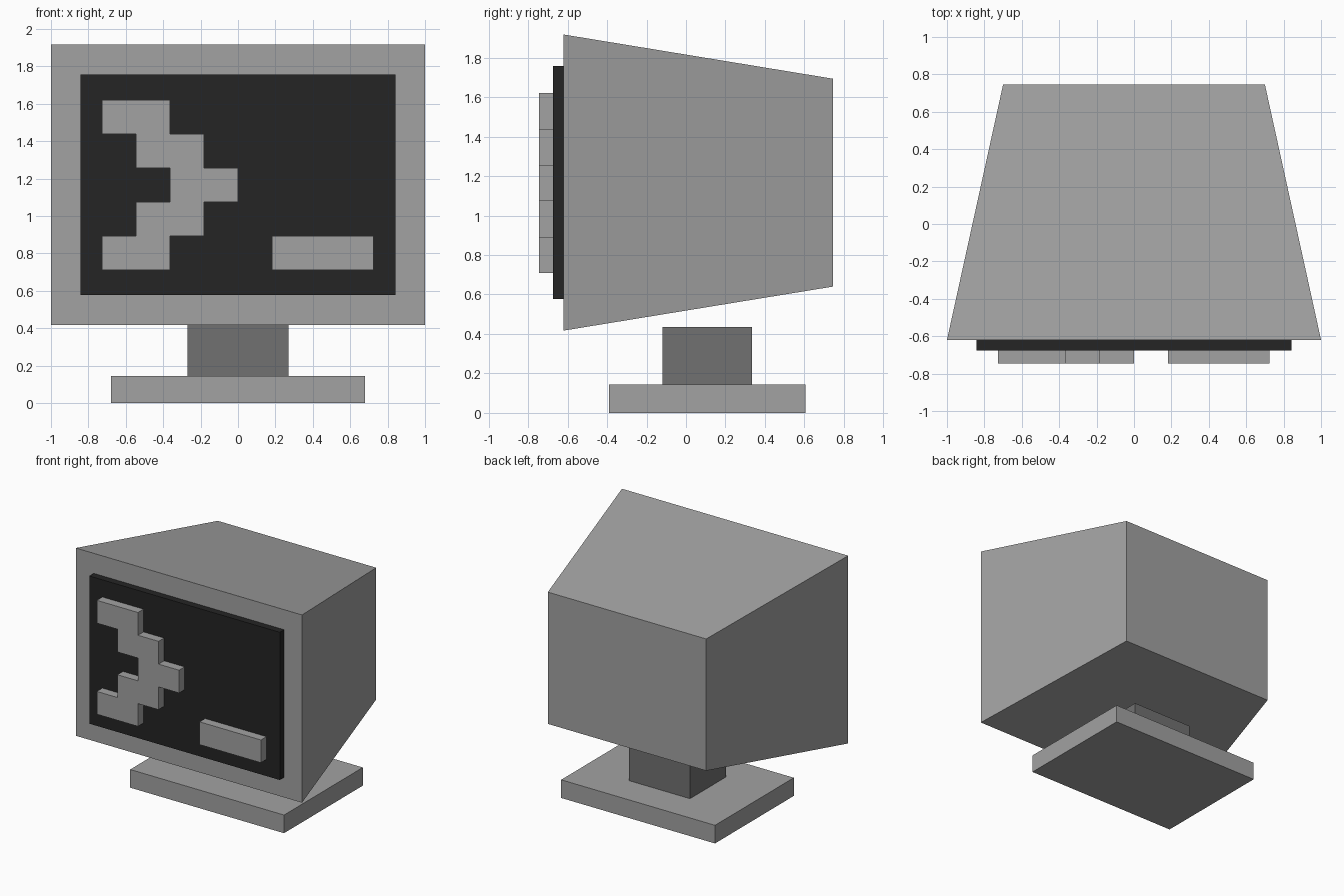
import bpy
import bmesh

cube = bpy.data.objects.get("Cube")
if cube:
    bpy.data.objects.remove(cube, do_unlink=True)


def material(name, value):
    mat = bpy.data.materials.new(name)
    mat.use_nodes = True
    color = (value, value, value, 1)
    mat.diffuse_color = color
    mat.node_tree.nodes["Principled BSDF"].inputs["Base Color"].default_value = color
    return mat


light_gray = material("light gray", 0.36)
dark_gray = material("dark gray", 0.165)
black = material("black", 0.018)


def finish(name, bm, mat):
    bmesh.ops.recalc_face_normals(bm, faces=bm.faces)
    mesh = bpy.data.meshes.new(name)
    bm.to_mesh(mesh)
    bm.free()
    mesh.materials.append(mat)
    obj = bpy.data.objects.new(name, mesh)
    bpy.context.scene.collection.objects.link(obj)
    return obj


def box(name, x, y, z, mat, back=None):
    """Box from (min, max) ranges; back = (x range, z range) tapers the rear face."""
    bm = bmesh.new()
    bmesh.ops.create_cube(bm, size=2)
    for v in bm.verts:
        i, j, k = (int(c > 0) for c in v.co)
        xs, zs = back if back and j else (x, z)
        v.co = (xs[i], y[j], zs[k])
    return finish(name, bm, mat)


def extrude_outline(name, outline, y, mat):
    """Extrude an outline of (x, z) points along y."""
    bm = bmesh.new()
    face = bm.faces.new([bm.verts.new((px, y[0], pz)) for px, pz in outline])
    result = bmesh.ops.extrude_face_region(bm, geom=[face])
    verts = [g for g in result["geom"] if isinstance(g, bmesh.types.BMVert)]
    bmesh.ops.translate(bm, verts=verts, vec=(0, y[1] - y[0], 0))
    return finish(name, bm, mat)


# Stand
box("base", (-0.68, 0.68), (-0.39, 0.605), (0, 0.145), light_gray)
box("neck", (-0.27, 0.27), (-0.12, 0.335), (0.145, 0.435), dark_gray)

# Housing tapering to the rear, and the raised screen
box("housing", (-1, 1), (-0.62, 0.745), (0.417, 1.917), light_gray,
    back=((-0.7, 0.7), (0.64, 1.693)))
box("screen", (-0.842, 0.842), (-0.675, -0.62), (0.577, 1.757), black)

# Stepped prompt arrow: right side going up, then left side coming down
step = 0.182
left, bottom = -0.727, 0.71
shift = [0, 1, 2, 1, 0]
right_side, left_side = [], []
for row, s in enumerate(shift):
    for level in (row, row + 1):
        z = bottom + level * step
        right_side.append((left + (s + 2) * step, z))
        left_side.append((left + s * step, z))
relief = (-0.745, -0.675)
extrude_outline("prompt_arrow", right_side + left_side[::-1], relief, light_gray)

# Cursor bar
box("cursor_bar", (0.182, 0.724), relief, (bottom, bottom + step), light_gray)
